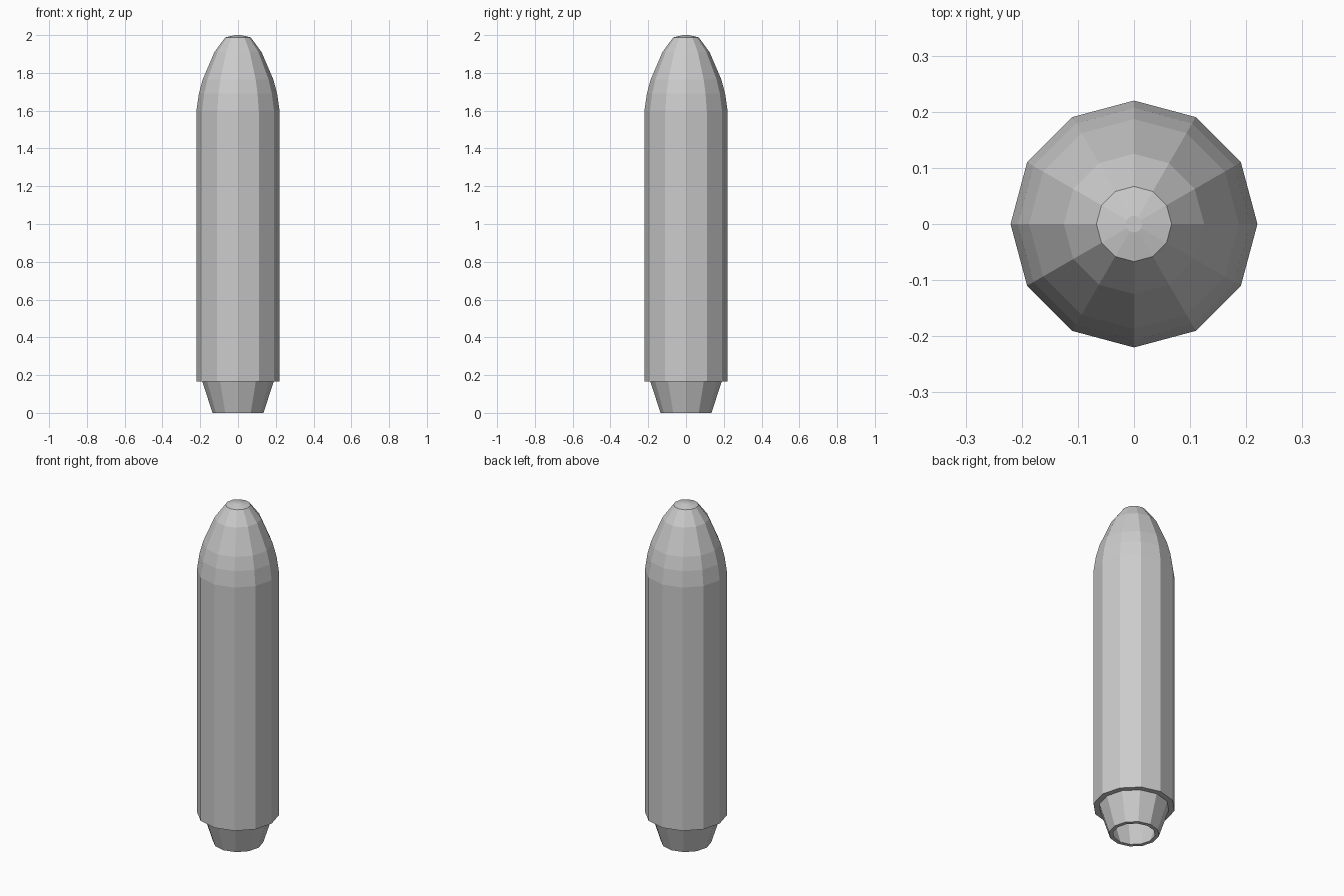
import bpy, bmesh, math

if "Cube" in bpy.data.objects:
    bpy.data.objects.remove(bpy.data.objects["Cube"])

SIDES = 12


def lathe(name, profile):
    """Revolve (radius, z) points around z, capping both ends."""
    bm = bmesh.new()
    rings = [[bm.verts.new((r * math.cos(2 * math.pi * i / SIDES),
                            r * math.sin(2 * math.pi * i / SIDES), z))
              for i in range(SIDES)] for r, z in profile]
    for a, b in zip(rings, rings[1:]):
        for i in range(SIDES):
            j = (i + 1) % SIDES
            bm.faces.new((a[i], a[j], b[j], b[i]))
    bm.faces.new(rings[0][::-1])
    bm.faces.new(rings[-1])
    bmesh.ops.recalc_face_normals(bm, faces=bm.faces[:])
    mesh = bpy.data.meshes.new(name)
    bm.to_mesh(mesh)
    bm.free()
    obj = bpy.data.objects.new(name, mesh)
    bpy.context.collection.objects.link(obj)
    return obj


# Main tube with rounded nose
lathe("body", [(0.22, 0.165), (0.22, 1.60), (0.207, 1.69), (0.187, 1.765),
               (0.125, 1.91), (0.067, 1.988), (0.015, 2.0)])

# Hollow tapered nozzle: outer wall, rim, inner wall, closed by the body floor
lathe("nozzle", [(0.19, 0.17), (0.135, 0.0), (0.113, 0.0), (0.165, 0.16)])
